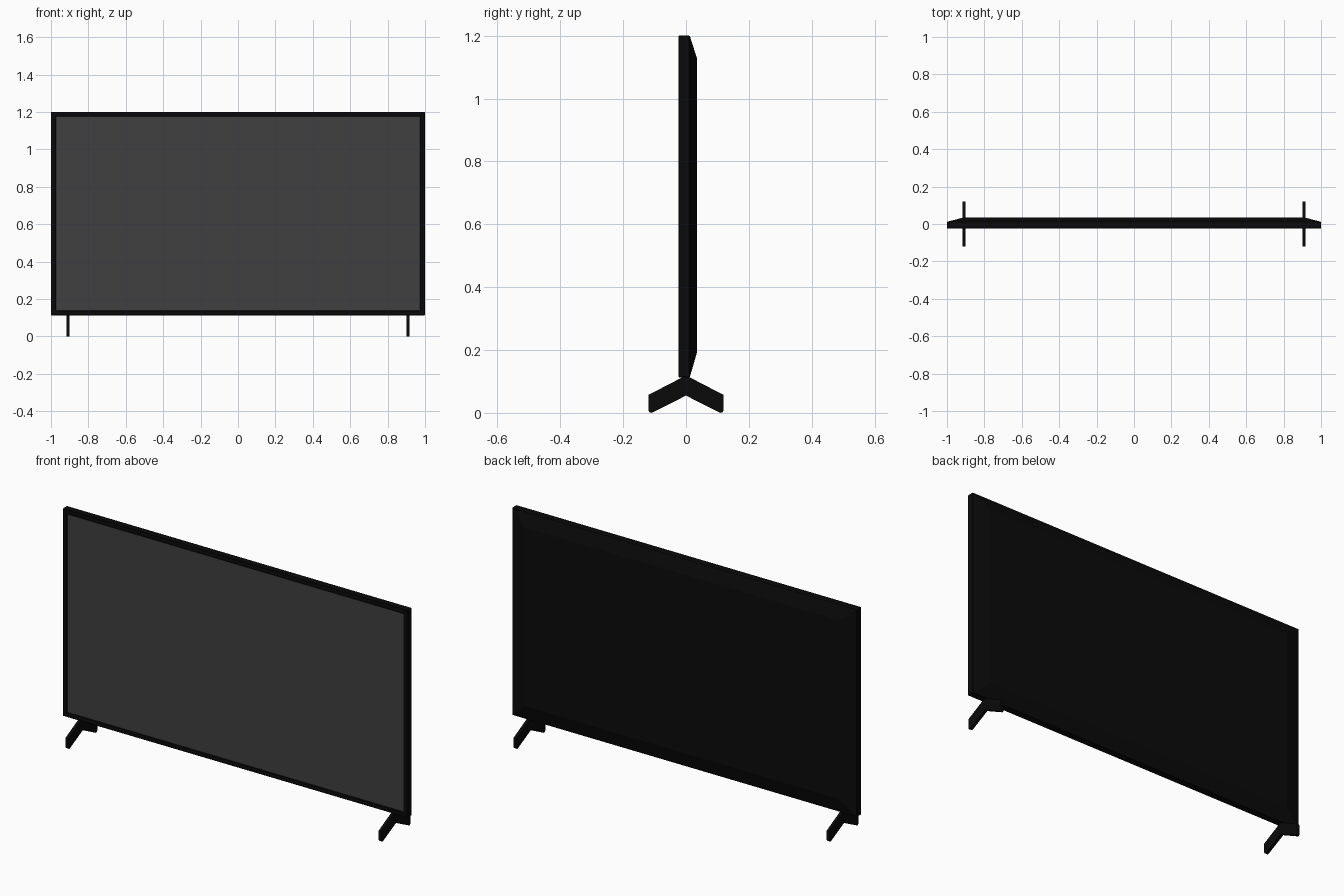
import bpy, bmesh

if "Cube" in bpy.data.objects:
    bpy.data.objects.remove(bpy.data.objects["Cube"])

def material(name, value):
    m = bpy.data.materials.new(name)
    m.diffuse_color = (value, value, value, 1)
    m.use_nodes = True
    m.node_tree.nodes["Principled BSDF"].inputs["Base Color"].default_value = m.diffuse_color
    return m

black = material("black_plastic", 0.003)
grey = material("dark_screen", 0.05)

def make_object(name, bm, mat, bevel):
    bmesh.ops.recalc_face_normals(bm, faces=bm.faces)
    me = bpy.data.meshes.new(name)
    bm.to_mesh(me)
    bm.free()
    me.materials.append(mat)
    ob = bpy.data.objects.new(name, me)
    bpy.context.collection.objects.link(ob)
    if bevel:
        mod = ob.modifiers.new("edge_bevel", 'BEVEL')
        mod.width = bevel
        mod.segments = 1
        mod.limit_method = 'ANGLE'
        mod.angle_limit = 1.2
    return ob

def loft(sections):
    # Rectangles (y, half width, bottom, top) joined from front to back
    bm = bmesh.new()
    rings = [[bm.verts.new(p) for p in
              ((-w, y, lo), (w, y, lo), (w, y, hi), (-w, y, hi))]
             for y, w, lo, hi in sections]
    for a, b in zip(rings, rings[1:]):
        for i in range(4):
            j = (i + 1) % 4
            bm.faces.new((a[i], a[j], b[j], b[i]))
    bm.faces.new(rings[0])
    bm.faces.new(rings[-1])
    return bm

# Cabinet: recessed bezel in front, chamfered rear shell
cabinet = loft([(-0.020, 0.974, 0.138, 1.176),
                (-0.024, 0.975, 0.137, 1.177),
                (-0.024, 1.0, 0.113, 1.20),
                (0.012, 1.0, 0.113, 1.20),
                (0.035, 0.91, 0.193, 1.128)])
make_object("cabinet", cabinet, black, 0.002)

# Display panel sitting inside the bezel
make_object("screen", loft([(-0.022, 0.9735, 0.1385, 1.1755),
                            (-0.018, 0.9735, 0.1385, 1.1755)]), grey, 0)

# Feet: thin inverted-V plates
half = [(0.01, 0.114), (0.12, 0.057), (0.12, 0.008), (0.116, 0.002),
        (0.109, 0.0), (0.0, 0.055)]
profile = half + [(-y, z) for y, z in reversed(half[:-1])]
for side, x in (("left", -0.908), ("right", 0.908)):
    bm = bmesh.new()
    face = bm.faces.new([bm.verts.new((x - 0.008, y, z)) for y, z in profile])
    out = bmesh.ops.extrude_face_region(bm, geom=[face])
    bmesh.ops.translate(bm, vec=(0.016, 0, 0),
                        verts=[v for v in out["geom"] if isinstance(v, bmesh.types.BMVert)])
    if face.is_valid and len(face.link_loops if hasattr(face, "link_loops") else face.loops) == 0:
        bm.faces.remove(face)
    make_object(side + "_foot", bm, black, 0)
